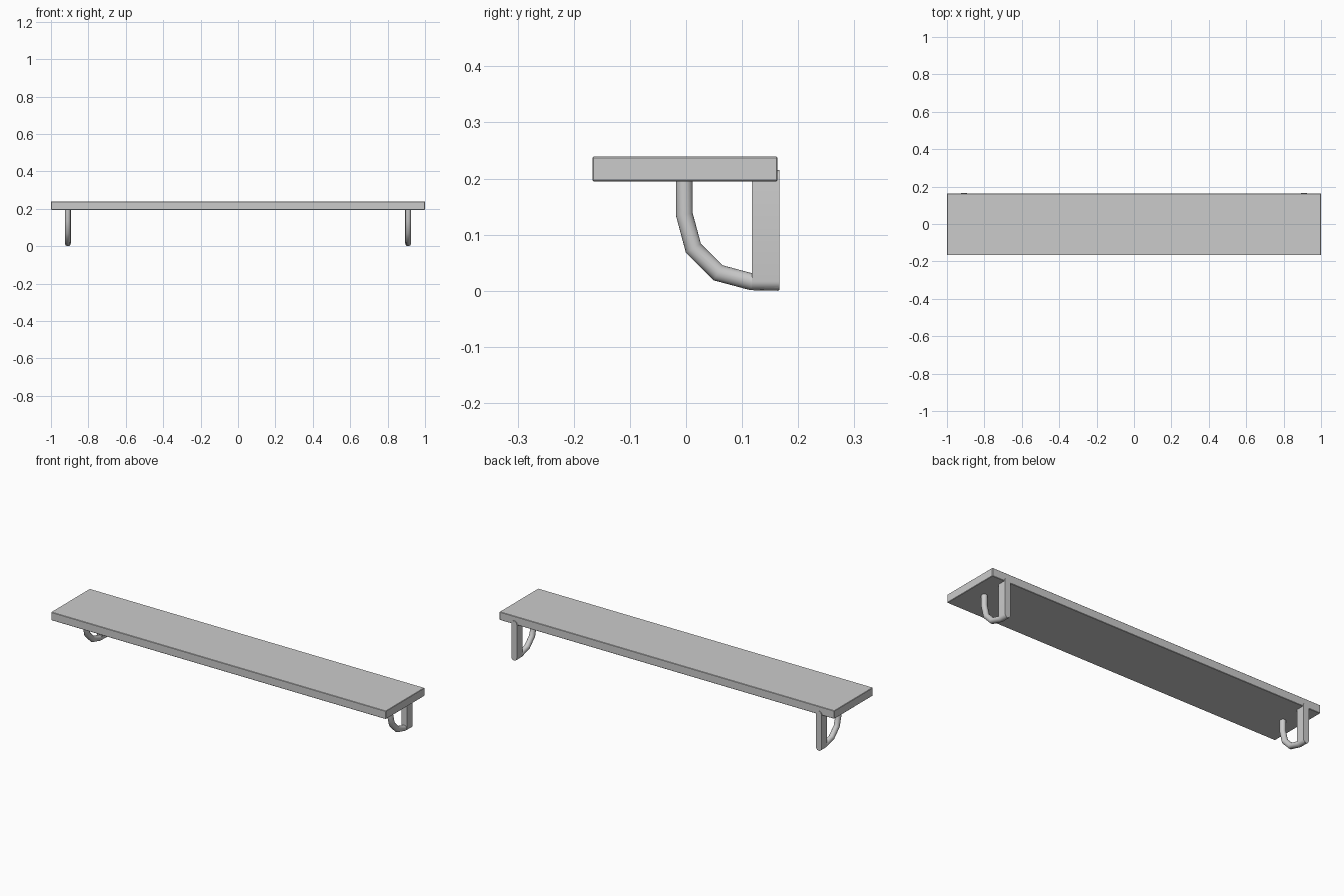
import bpy, bmesh, math
from mathutils import Vector

if "Cube" in bpy.data.objects:
    bpy.data.objects.remove(bpy.data.objects["Cube"])


def finish(name, bm, smooth=True):
    bmesh.ops.recalc_face_normals(bm, faces=bm.faces[:])
    mesh = bpy.data.meshes.new(name)
    bm.to_mesh(mesh)
    bm.free()
    obj = bpy.data.objects.new(name, mesh)
    bpy.context.collection.objects.link(obj)
    if smooth:
        bpy.ops.object.select_all(action='DESELECT')
        obj.select_set(True)
        bpy.context.view_layer.objects.active = obj
        bpy.ops.object.shade_smooth_by_angle(angle=math.radians(35))
    return obj


def loft(name, rings):
    # Skin a list of equal-sized point rings and cap both ends
    bm = bmesh.new()
    vs = [[bm.verts.new(p) for p in r] for r in rings]
    n = len(vs[0])
    for a, b in zip(vs, vs[1:]):
        for i in range(n):
            j = (i + 1) % n
            bm.faces.new((a[i], a[j], b[j], b[i]))
    bm.faces.new(vs[0])
    bm.faces.new(vs[-1])
    return finish(name, bm)


def wall_plate(name, x):
    # Upright bar with rounded top and bottom, extruded front to back
    r, z0, z1 = 0.016, 0.001, 0.215
    prof = []
    for k in range(13):
        a = math.pi * k / 12
        prof.append((r * math.cos(a), z1 - r + r * math.sin(a)))
    for k in range(13):
        a = math.pi + math.pi * k / 12
        prof.append((r * math.cos(a), z0 + r + r * math.sin(a)))
    return loft(name, [[(x + px, y, pz) for px, pz in prof]
                       for y in (0.118, 0.167)])


def support_rod(name, x):
    # Round rod: down from the shelf, three-segment bend, back into the plate
    r, R, cy, cz = 0.015, 0.12, 0.117, 0.136
    path = [(-0.003, 0.2)]
    for deg in (180, 210, 240, 270):
        a = math.radians(deg)
        path.append((cy + R * math.cos(a), cz + R * math.sin(a)))
    path.append((0.165, 0.015))
    pts = [Vector(p) for p in path]
    rings = []
    for i, p in enumerate(pts):
        d0 = (p - pts[max(i - 1, 0)])
        d1 = (pts[min(i + 1, len(pts) - 1)] - p)
        d0 = (d0 if d0.length else d1).normalized()
        d1 = (d1 if d1.length else d0).normalized()
        t = (d0 + d1).normalized()
        side = Vector((-t.y, t.x)) / t.dot(d0)   # mitred width
        ring = []
        for k in range(16):
            a = 2 * math.pi * k / 16
            q = p + side * r * math.sin(a)
            ring.append((x + r * math.cos(a), q.x, q.y))
        rings.append(ring)
    return loft(name, rings)


# Shelf board with slightly eased edges
bm = bmesh.new()
bmesh.ops.create_cube(bm, size=1)
for v in bm.verts:
    v.co = (v.co.x * 2, v.co.y * 0.33 - 0.002, v.co.z * 0.044 + 0.217)
bmesh.ops.bevel(bm, geom=bm.edges[:], offset=0.002, segments=1,
                affect='EDGES')
finish("shelf_board", bm, smooth=False)

# Pair of brackets
for label, x in (("left", -0.91), ("right", 0.91)):
    wall_plate(f"{label}_wall_plate", x)
    support_rod(f"{label}_support_rod", x)
